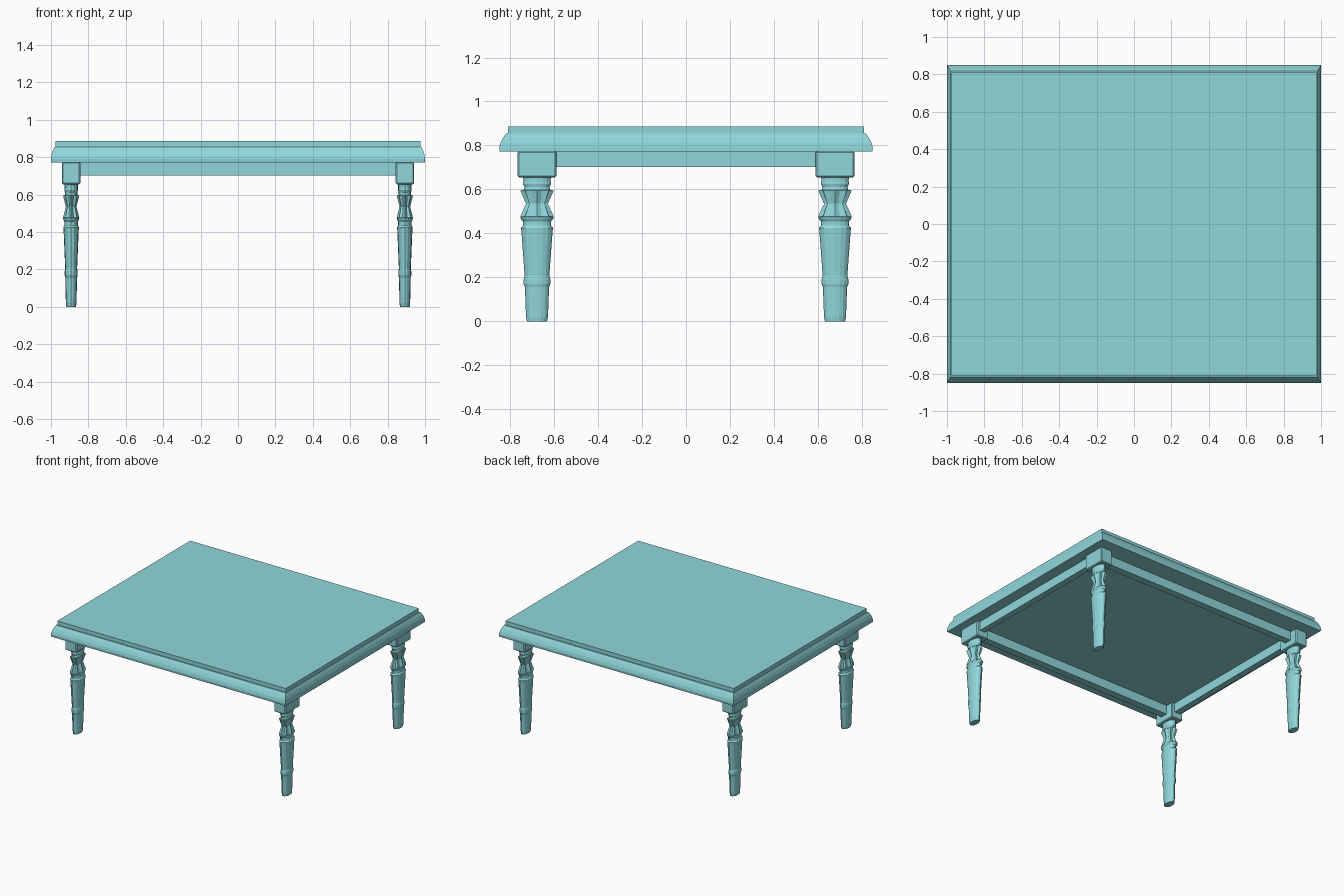
import bpy, bmesh, math

if "Cube" in bpy.data.objects:
    bpy.data.objects.remove(bpy.data.objects["Cube"])

LEG_X, LEG_Y = 0.892, 0.678      # centre of one leg
SQUASH = 0.57                    # legs are narrower in x than in y


def finish(name, bm, mirror=None, bevel=0):
    bmesh.ops.recalc_face_normals(bm, faces=bm.faces)
    mesh = bpy.data.meshes.new(name)
    bm.to_mesh(mesh)
    bm.free()
    obj = bpy.data.objects.new(name, mesh)
    bpy.context.collection.objects.link(obj)
    if bevel:
        mod = obj.modifiers.new("Bevel", 'BEVEL')
        mod.width, mod.segments = bevel, 1
    if mirror:
        mod = obj.modifiers.new("Mirror", 'MIRROR')
        mod.use_axis = mirror
        mod.use_mirror_merge = False
    mat = bpy.data.materials.get("pale_teal") or bpy.data.materials.new("pale_teal")
    mat.diffuse_color = (0.28, 0.68, 0.71, 1)
    mat.use_nodes = True
    mat.node_tree.nodes["Principled BSDF"].inputs["Base Color"].default_value = mat.diffuse_color
    mesh.materials.append(mat)
    return obj


def loft(name, rings, **kw):
    """Skin a stack of equal-length rings and cap both ends."""
    bm = bmesh.new()
    loops = [[bm.verts.new(p) for p in ring] for ring in rings]
    for a, b in zip(loops, loops[1:]):
        for i in range(len(a)):
            j = (i + 1) % len(a)
            bm.faces.new((a[i], a[j], b[j], b[i]))
    bm.faces.new(loops[0][::-1])
    bm.faces.new(loops[-1])
    return finish(name, bm, **kw)


def rect(hx, hy, z, cx=0, cy=0):
    return [(cx + sx * hx, cy + sy * hy, z)
            for sx, sy in ((-1, -1), (1, -1), (1, 1), (-1, 1))]


def box(name, x, y, z, **kw):
    cx, cy = sum(x) / 2, sum(y) / 2
    return loft(name, [rect((x[1] - x[0]) / 2, (y[1] - y[0]) / 2, h, cx, cy) for h in z], **kw)


def lathe_ring(radius, z, flute=0, sides=16):
    ring = []
    for i in range(sides):
        a = 2 * math.pi * i / sides
        r = radius * (1 - flute * (i % 2))
        ring.append((LEG_X + SQUASH * r * math.cos(a), LEG_Y + r * math.sin(a), z))
    return ring


# Table top: rounded moulding with a thin raised slab
moulding = [(1.0, 0.848, 0.772), (1.0, 0.85, 0.79), (0.997, 0.844, 0.812),
            (0.99, 0.832, 0.835), (0.98, 0.818, 0.855)]
loft("top_moulding", [rect(*p) for p in moulding])
box("top_slab", (-0.975, 0.975), (-0.81, 0.81), (0.85, 0.885))

# Aprons between the corner blocks
box("long_apron", (-0.86, 0.86), (0.65, 0.705), (0.702, 0.775), mirror=(False, True, False))
box("short_apron", (0.868, 0.915), (-0.62, 0.62), (0.702, 0.775), mirror=(True, False, False))

# Corner blocks
box("corner_block", (0.843, 0.941), (0.59, 0.766), (0.655, 0.774),
    mirror=(True, True, False), bevel=0.006)

# Turned legs: (z, radius, flute depth)
profile = [(0.0, 0.046, 0), (0.02, 0.05, 0), (0.155, 0.055, 0), (0.17, 0.061, 0),
           (0.19, 0.061, 0), (0.205, 0.056, 0), (0.41, 0.071, 0), (0.425, 0.073, 0),
           (0.435, 0.064, 0), (0.455, 0.064, 0), (0.465, 0.073, 0), (0.475, 0.076, 0),
           (0.477, 0.076, 0.22), (0.535, 0.05, 0.25), (0.595, 0.076, 0.22),
           (0.598, 0.06, 0), (0.61, 0.057, 0), (0.625, 0.064, 0), (0.64, 0.062, 0),
           (0.66, 0.064, 0)]
loft("turned_leg", [lathe_ring(r, z, f) for z, r, f in profile], mirror=(True, True, False))
